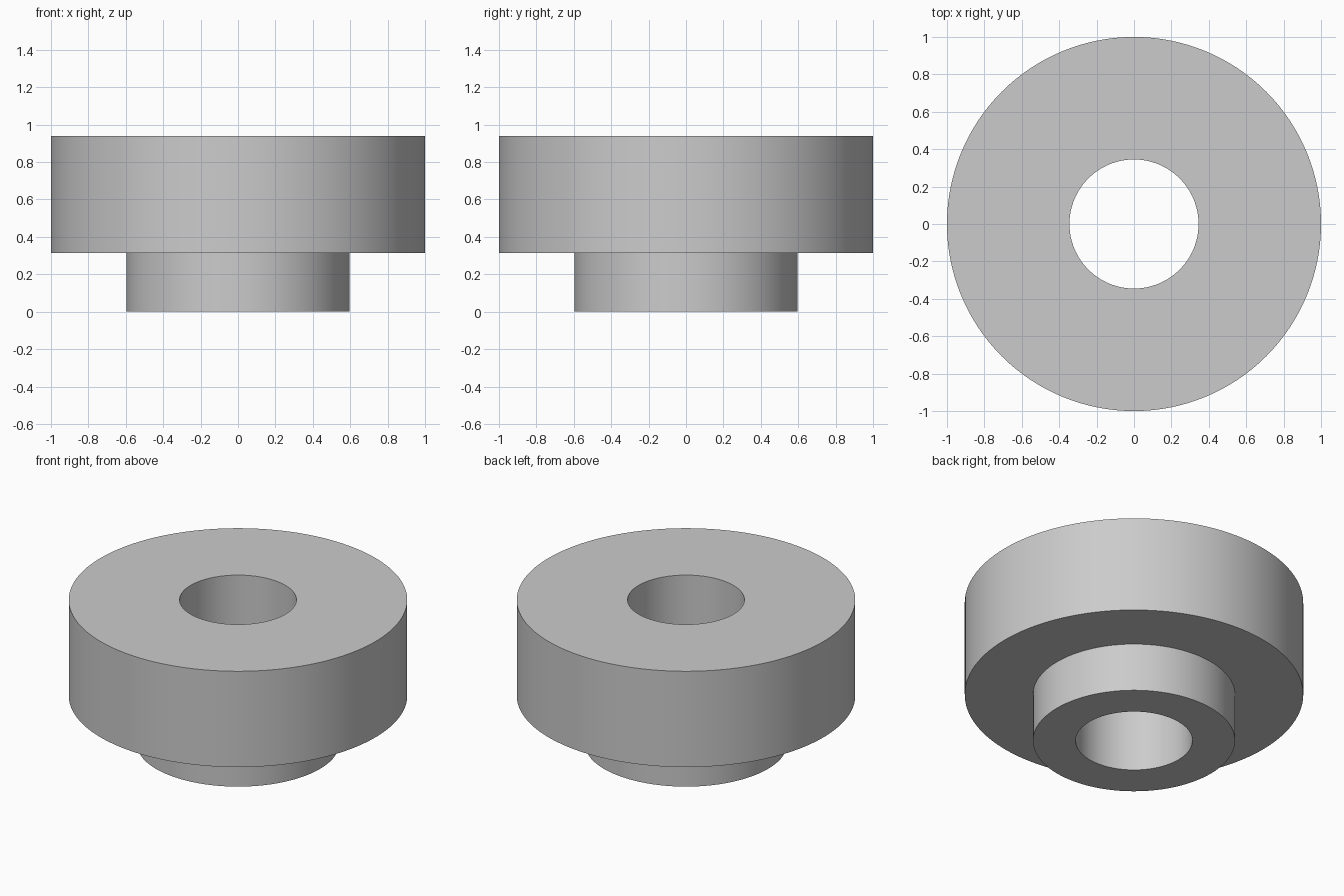
import bpy
import bmesh
from math import radians, tau

cube = bpy.data.objects.get("Cube")
if cube:
    bpy.data.objects.remove(cube, do_unlink=True)

SEGMENTS = 128
BORE, HUB, RIM = 0.345, 0.597, 1.0
SHOULDER, TOP = 0.315, 0.94

# Plain grey finish
grey = bpy.data.materials.new("plain grey")
grey.use_nodes = True
colour = (0.6, 0.6, 0.6, 1)
grey.diffuse_color = colour
grey.node_tree.nodes["Principled BSDF"].inputs["Base Color"].default_value = colour

# Half section of the stepped bushing: radius and height, bore to rim
section = [(BORE, 0), (HUB, 0), (HUB, SHOULDER),
           (RIM, SHOULDER), (RIM, TOP), (BORE, TOP)]

# Turn the closed section around the vertical axis
bm = bmesh.new()
verts = [bm.verts.new((r, 0, z)) for r, z in section]
edges = [bm.edges.new((verts[i - 1], verts[i])) for i in range(len(verts))]
bmesh.ops.spin(bm, geom=verts + edges, cent=(0, 0, 0), axis=(0, 0, 1),
               angle=tau, steps=SEGMENTS, use_merge=True)
bmesh.ops.remove_doubles(bm, verts=bm.verts, dist=0.0001)
bmesh.ops.recalc_face_normals(bm, faces=bm.faces)
mesh = bpy.data.meshes.new("stepped_bushing")
bm.to_mesh(mesh)
bm.free()

bushing = bpy.data.objects.new("stepped_bushing", mesh)
bpy.context.collection.objects.link(bushing)
mesh.materials.append(grey)

# Smooth round walls with crisp rims
bpy.ops.object.select_all(action='DESELECT')
bushing.select_set(True)
bpy.context.view_layer.objects.active = bushing
bpy.ops.object.shade_smooth_by_angle(angle=radians(30))
